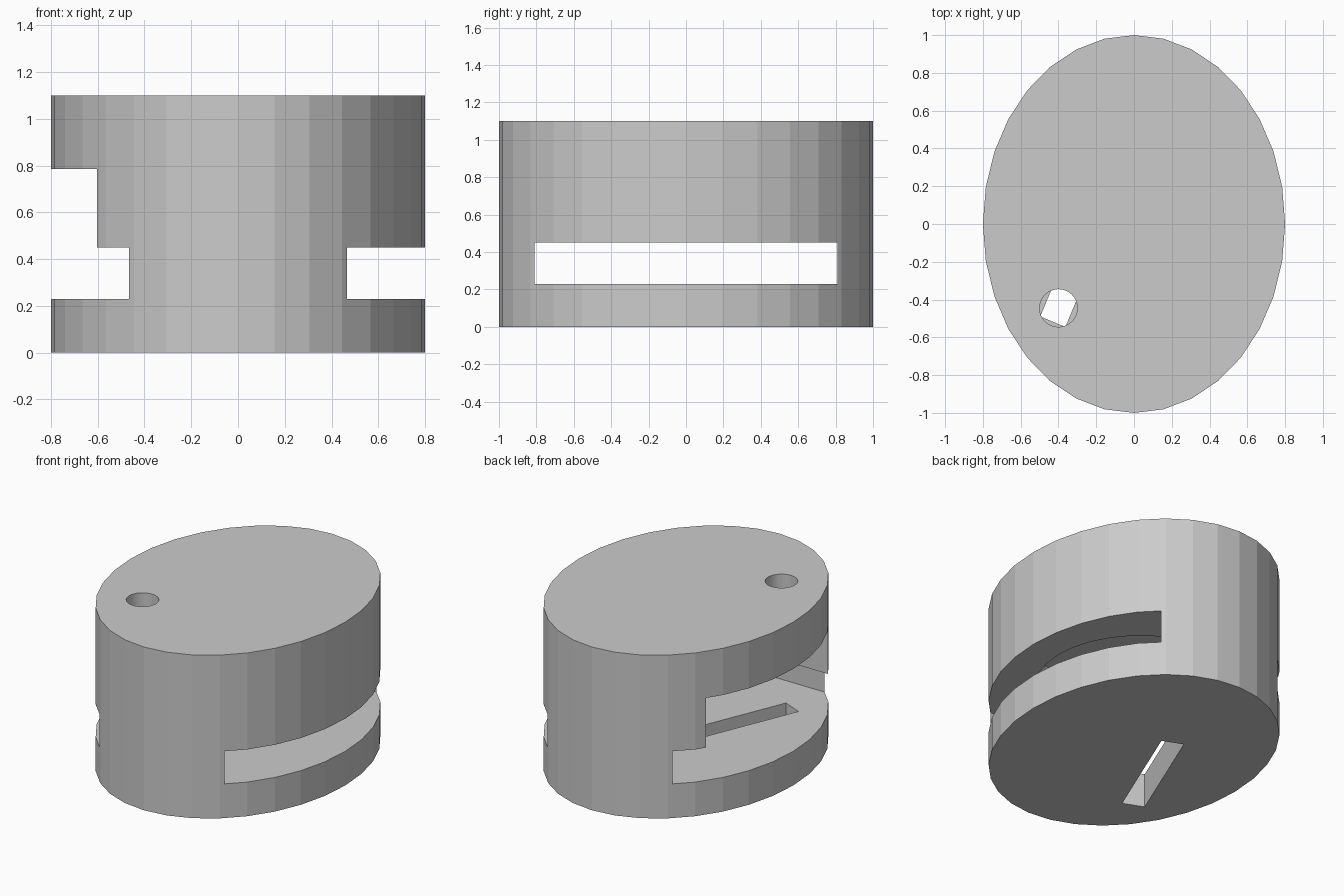
import bpy, bmesh, math

if "Cube" in bpy.data.objects:
    bpy.data.objects.remove(bpy.data.objects["Cube"])


def prism(name, outline, z0, z1):
    """Closed solid from a plan outline extruded between two heights."""
    bm = bmesh.new()
    base = bm.faces.new([bm.verts.new((x, y, z0)) for x, y in outline])
    ext = bmesh.ops.extrude_face_region(bm, geom=[base])
    top = [v for v in ext["geom"] if isinstance(v, bmesh.types.BMVert)]
    bmesh.ops.translate(bm, verts=top, vec=(0, 0, z1 - z0))
    bmesh.ops.recalc_face_normals(bm, faces=bm.faces[:])
    mesh = bpy.data.meshes.new(name)
    bm.to_mesh(mesh)
    bm.free()
    obj = bpy.data.objects.new(name, mesh)
    bpy.context.collection.objects.link(obj)
    return obj


def arc(cx, cy, rx, ry, n, start=0.0, sweep=math.tau):
    return [(cx + rx * math.cos(start + sweep * i / n),
             cy + ry * math.sin(start + sweep * i / n)) for i in range(n)]


def rect(cx, cy, length, width, angle=0.0):
    c, s = math.cos(angle), math.sin(angle)
    return [(cx + a * length / 2 * c - b * width / 2 * s,
             cy + a * length / 2 * s + b * width / 2 * c)
            for a, b in ((-1, -1), (1, -1), (1, 1), (-1, 1))]


# Oval body
body = prism("oval_body", arc(0, 0, 0.8, 1.0, 32), 0, 1.1)
grey = bpy.data.materials.new("light_grey")
grey.diffuse_color = (0.6, 0.6, 0.6, 1)
grey.use_nodes = True
grey.node_tree.nodes["Principled BSDF"].inputs["Base Color"].default_value = grey.diffuse_color
body.data.materials.append(grey)

# Round-ended pocket, open to the left side
pocket = arc(-0.05, 0, 0.65, 0.65, 16, -math.pi / 2, math.pi)
pocket += [(-0.05, 0.65), (-1.2, 0.65), (-1.2, -0.65)]

cutters = [
    prism("cross_slot_cutter", rect(0, 0, 2.4, 1.62), 0.23, 0.45),
    prism("pocket_cutter", pocket, 0.34, 0.785),
    # Slanted slit through the floor
    prism("floor_slit_cutter", rect(-0.276, -0.148, 0.80, 0.144, math.radians(67.4)), -0.2, 0.33),
    # Round hole through the roof
    prism("roof_hole_cutter", arc(-0.4, -0.445, 0.1, 0.1, 32), 0.7, 1.3),
]
for cutter in cutters:
    cutter.hide_render = True
    mod = body.modifiers.new(cutter.name, 'BOOLEAN')
    mod.operation = 'DIFFERENCE'
    mod.solver = 'EXACT'
    mod.object = cutter

# Bake the cuts and discard the cutters
graph = bpy.context.evaluated_depsgraph_get()
baked = bpy.data.meshes.new_from_object(body.evaluated_get(graph))
body.modifiers.clear()
body.data = baked
for cutter in cutters:
    bpy.data.objects.remove(cutter)
